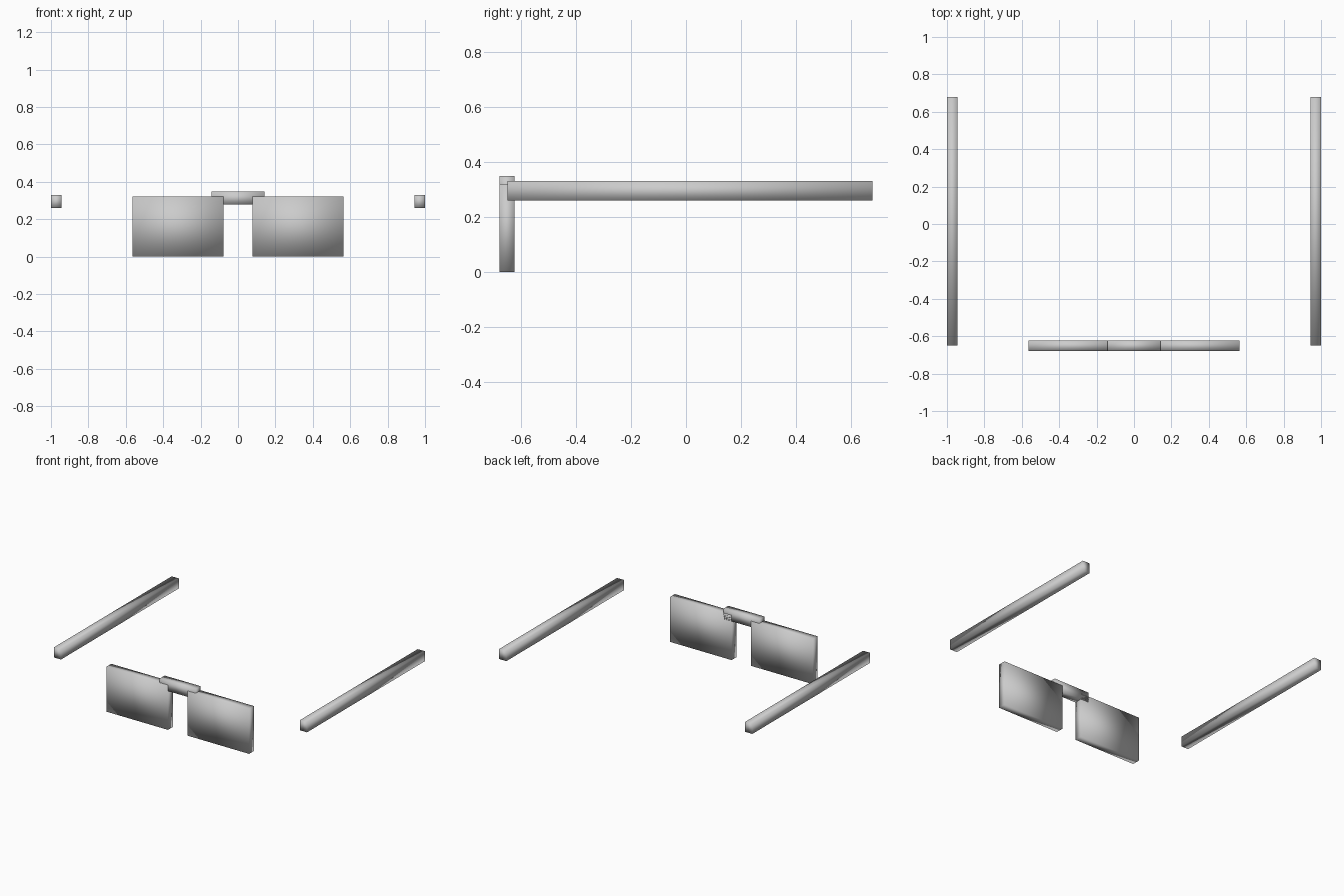
import bpy
from mathutils import Vector

default = bpy.data.objects.get("Cube")
if default:
    bpy.data.objects.remove(default, do_unlink=True)

# Single neutral grey for every part
GREY = (0.6, 0.6, 0.6, 1.0)
grey = bpy.data.materials.new("neutral grey")
grey.use_nodes = True
grey.diffuse_color = GREY
grey.node_tree.nodes["Principled BSDF"].inputs["Base Color"].default_value = GREY


def box(name, low, high):
    """Soft-shaded box spanning two opposite corners."""
    low, high = Vector(low), Vector(high)
    bpy.ops.mesh.primitive_cube_add(size=1, location=(low + high) / 2)
    obj = bpy.context.object
    obj.name = name
    obj.scale = high - low
    bpy.ops.object.transform_apply(location=False, rotation=False, scale=True)
    bpy.ops.object.shade_smooth()
    obj.data.materials.append(grey)
    return obj


FRONT, BACK = -0.68, -0.624

# Lenses and side arms, mirrored across the centre
for side, s in (("left", 1), ("right", -1)):
    lens_x = sorted((s * 0.077, s * 0.564))
    box(side + "_lens", (lens_x[0], FRONT, 0), (lens_x[1], BACK, 0.32))
    arm_x = sorted((s * 0.943, s * 1.0))
    box(side + "_arm", (arm_x[0], -0.65, 0.259), (arm_x[1], 0.68, 0.33))

# Bridge joining the lenses
box("bridge", (-0.142, FRONT, 0.277), (0.142, BACK, 0.349))
